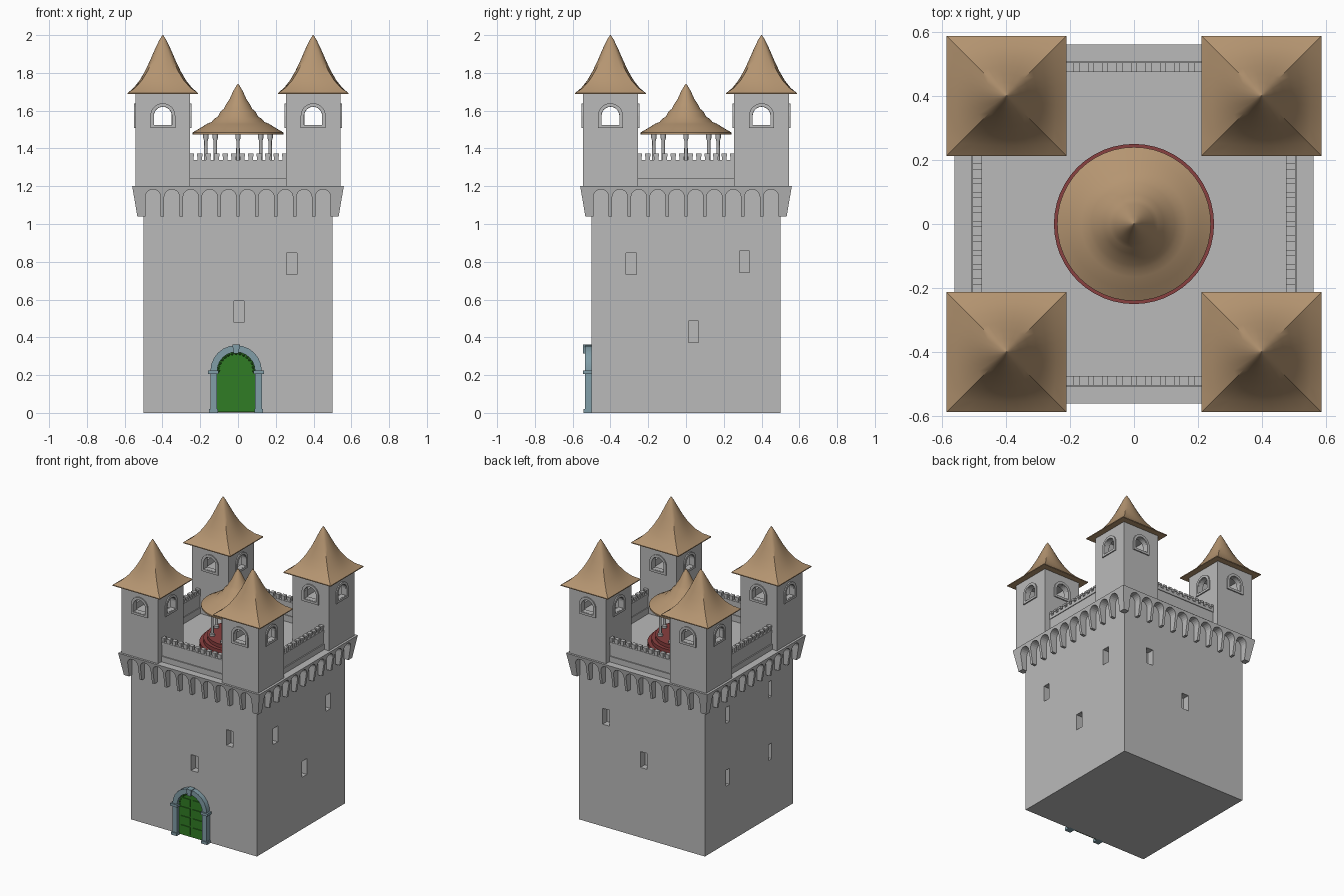
import bpy, bmesh
from math import pi, sin, cos, radians
from mathutils import Matrix, Vector

if "Cube" in bpy.data.objects:
    bpy.data.objects.remove(bpy.data.objects["Cube"])


def material(name, r, g, b):
    m = bpy.data.materials.new(name)
    m.use_nodes = True
    m.diffuse_color = (r, g, b, 1)
    shader = next(n for n in m.node_tree.nodes if n.type == 'BSDF_PRINCIPLED')
    shader.inputs["Base Color"].default_value = (r, g, b, 1)
    return m


STONE = material("grey stone", .49, .49, .49)
ROOF = material("tan roof", .46, .30, .165)
GREEN = material("green door", .03, .2, .018)
BLUE = material("blue grey trim", .22, .34, .39)
RED = material("dark red", .25, .05, .05)


def finish(bm, name, mat, smooth=False):
    bmesh.ops.recalc_face_normals(bm, faces=bm.faces)
    me = bpy.data.meshes.new(name)
    bm.to_mesh(me)
    bm.free()
    me.materials.append(mat)
    ob = bpy.data.objects.new(name, me)
    bpy.context.collection.objects.link(ob)
    if smooth:
        bpy.ops.object.select_all(action='DESELECT')
        ob.select_set(True)
        bpy.context.view_layer.objects.active = ob
        bpy.ops.object.shade_smooth_by_angle(angle=radians(45))
    return ob


def box(bm, x0, x1, y0, y1, z0, z1):
    mid = Vector((x0 + x1, y0 + y1, z0 + z1)) / 2
    size = Matrix.Diagonal((x1 - x0, y1 - y0, z1 - z0, 1))
    bmesh.ops.create_cube(bm, size=1, matrix=Matrix.Translation(mid) @ size)


def prism(bm, outline, y0, y1):
    """Extrude an x-z outline along y; returns the new vertices at y0 and y1."""
    near = [bm.verts.new((x, y0, z)) for x, z in outline]
    far = [bm.verts.new((x, y1, z)) for x, z in outline]
    bm.faces.new(near)
    bm.faces.new(far[::-1])
    n = len(near)
    for i in range(n):
        j = (i + 1) % n
        bm.faces.new((near[i], far[i], far[j], near[j]))
    return near, far


def lathe(bm, profile, segs=32, centre=(0, 0), shape=None):
    """Closed solid of revolution; shape(angle, step) scales the radius."""
    rings = []
    for k, (r, z) in enumerate(profile):
        ring = []
        for i in range(segs):
            a = 2 * pi * i / segs
            q = r * (shape(a, k) if shape else 1)
            ring.append(bm.verts.new((centre[0] + q * cos(a), centre[1] + q * sin(a), z)))
        rings.append(ring)
    for lo, hi in zip(rings, rings[1:]):
        for i in range(segs):
            j = (i + 1) % segs
            bm.faces.new((lo[i], lo[j], hi[j], hi[i]))
    bm.faces.new(rings[0][::-1])
    bm.faces.new(rings[-1])


def arc(r, zc, n=12, xc=0):
    """Half circle from left to right over the top."""
    return [(xc - r * cos(pi * i / n), zc + r * sin(pi * i / n)) for i in range(n + 1)]


def arch(r, z0, zc):
    return [(-r, z0)] + arc(r, zc) + [(r, z0)]


def horseshoe(r_out, r_in, z0, zc):
    return arch(r_out, z0, zc) + arch(r_in, z0, zc)[::-1]


def turn(bm, verts, k):
    bmesh.ops.rotate(bm, verts=verts, cent=(0, 0, 0), matrix=Matrix.Rotation(k * pi / 2, 3, 'Z'))


def cut(ob, cutters):
    for c in cutters:
        mod = ob.modifiers.new("cut", 'BOOLEAN')
        mod.operation, mod.solver, mod.object = 'DIFFERENCE', 'EXACT', c
        c.hide_render = True
    bpy.context.view_layer.update()
    graph = bpy.context.evaluated_depsgraph_get()
    me = bpy.data.meshes.new_from_object(ob.evaluated_get(graph))
    ob.modifiers.clear()
    ob.data = me
    for c in cutters:
        bpy.data.objects.remove(c)


# Main keep with recessed slit windows: (side, offset along wall, height, half width)
SLITS = [(0, .285, .79, .027), (0, .005, .535, .027),
         (1, -.29, .79, .027), (1, .31, .8, .027), (1, .04, .43, .027),
         (2, -.285, .79, .027), (2, .015, .56, .027),
         (3, -.24, .92, .018), (3, .24, .92, .018), (3, -.24, .47, .018), (3, .24, .47, .018)]
bm = bmesh.new()
box(bm, -.5, .5, -.5, .5, 0, 1.195)
keep = finish(bm, "keep", STONE)
bm = bmesh.new()
for side, u, z, w in SLITS:
    start = len(bm.verts)
    box(bm, u - w, u + w, -.6, -.45, z - .057, z + .057)
    bm.verts.ensure_lookup_table()
    turn(bm, bm.verts[start:], side)
cut(keep, [finish(bm, "slit_cutter", STONE)])

# Flared band of small arches below the deck
LOW, TOP = 1.04, 1.2
outline = [(-.56, TOP), (-.533, LOW)]
for i in range(10):
    c = -.45 + .1 * i
    outline += [(c - .041, LOW)] + arc(.041, 1.142, 10, c) + [(c + .041, LOW)]
outline += [(.533, LOW), (.56, TOP)]
bm = bmesh.new()
for side in range(4):
    near, far = prism(bm, outline, -.53, -.495)
    for v in near:
        v.co.y = -.533 - .027 * (v.co.z - LOW) / (TOP - LOW)
    turn(bm, near + far, side)
finish(bm, "arched_band", STONE)

# Parapets with small merlons between the towers
bm = bmesh.new()
for side in range(4):
    start = len(bm.verts)
    box(bm, -.26, .26, -.5, -.48, 1.19, 1.34)
    box(bm, -.26, .26, -.508, -.475, 1.19, 1.24)
    box(bm, -.26, .26, -.505, -.475, 1.32, 1.34)
    for i in range(12):
        c = -.2475 + .045 * i
        box(bm, c - .012, c + .012, -.502, -.478, 1.33, 1.365)
        box(bm, c - .015, c + .015, -.505, -.475, 1.358, 1.372)
    bm.verts.ensure_lookup_table()
    turn(bm, bm.verts[start:], side)
finish(bm, "parapets", STONE)

# Corner towers: hollow, with an arched opening through every wall
HALF = .145
bm = bmesh.new()
box(bm, -HALF, HALF, -HALF, HALF, 1.19, 1.692)
tower = finish(bm, "corner_tower", STONE)
bm = bmesh.new()
box(bm, -.11, .11, -.11, .11, 1.48, 1.67)
cutters = [finish(bm, "room_cutter", STONE)]
for side in range(2):
    bm = bmesh.new()
    near, far = prism(bm, arch(.047, 1.525, 1.573), -.3, .3)
    turn(bm, near + far, side)
    cutters.append(finish(bm, "window_cutter", STONE))
cut(tower, cutters)

# Window surrounds
bm = bmesh.new()
for side in range(4):
    start = len(bm.verts)
    prism(bm, horseshoe(.066, .048, 1.51, 1.573), -HALF - .008, -HALF + .004)
    box(bm, -.066, .066, -HALF - .008, -HALF + .004, 1.508, 1.524)
    bm.verts.ensure_lookup_table()
    turn(bm, bm.verts[start:], side)
frames = finish(bm, "tower_window_frames", STONE)

# Flared tower roofs: square eaves easing into a round point
ROOF_PROFILE = [(.187, 1.687), (.187, 1.693), (.155, 1.72), (.123, 1.76), (.094, 1.81),
                (.068, 1.865), (.042, 1.925), (.018, 1.975), (.002, 2.0)]


def square_to_round(a, k):
    square = 1 / max(abs(cos(a)), abs(sin(a)))
    t = max(0, 1 - max(0, k - 1) / 6)
    return 1 + (square - 1) * t


bm = bmesh.new()
lathe(bm, ROOF_PROFILE, 32, shape=square_to_round)
roof = finish(bm, "tower_roof", ROOF, True)

for part in (tower, frames, roof):
    for i, (sx, sy) in enumerate([(-1, -1), (1, -1), (-1, 1), (1, 1)]):
        ob = part if i == 0 else part.copy()
        if i:
            bpy.context.collection.objects.link(ob)
        ob.location = (.398 * sx, .4 * sy, 0)

# Round pavilion: stepped base, columns, ring beam and rippled roof
bm = bmesh.new()
lathe(bm, [(.25, 1.19), (.25, 1.225), (.225, 1.225), (.225, 1.25), (.2, 1.25), (.2, 1.275)], 48)
finish(bm, "pavilion_base", RED, True)
bm = bmesh.new()
for i in range(8):
    a = i * pi / 4
    lathe(bm, [(.017, 1.27), (.017, 1.29), (.01, 1.295), (.009, 1.44), (.014, 1.455),
               (.014, 1.48)], 12, (.17 * cos(a), .17 * sin(a)))
finish(bm, "pavilion_columns", STONE, True)
bm = bmesh.new()
lathe(bm, [(.24, 1.475), (.24, 1.485), (.205, 1.505), (.165, 1.53), (.14, 1.54), (.128, 1.555),
           (.105, 1.57), (.093, 1.595), (.075, 1.61), (.062, 1.635), (.045, 1.66),
           (.025, 1.705), (.002, 1.742)], 48)
finish(bm, "pavilion_roof", ROOF, True)

# Doorway: arched surround with capitals, bases and a keystone
DX = -.01
bm = bmesh.new()
prism(bm, horseshoe(.136, .1, 0, .222), -.535, -.49)
for s in (-1, 1):
    x = s * .12
    box(bm, x - .028, x + .028, -.545, -.49, .207, .225)
    box(bm, x - .023, x + .023, -.542, -.49, 0, .02)
prism(bm, [(-.013, .315), (-.02, .361), (.02, .361), (.013, .315)], -.545, -.49)
finish(bm, "door_surround", BLUE, True).location.x = DX

# Double door with raised panels and a beaded arch edge
bm = bmesh.new()
prism(bm, arch(.102, .005, .222), -.51, -.49)
for s in (-1, 1):
    for row in range(4):
        z = .022 + .066 * row
        box(bm, s * .047 - .037, s * .047 + .037, -.516, -.505, z, z + .054)
for x, z in arc(.094, .222, 14):
    bmesh.ops.create_icosphere(bm, subdivisions=1, radius=.009,
                               matrix=Matrix.Translation((x, -.513, z)))
finish(bm, "door", GREEN).location.x = DX
